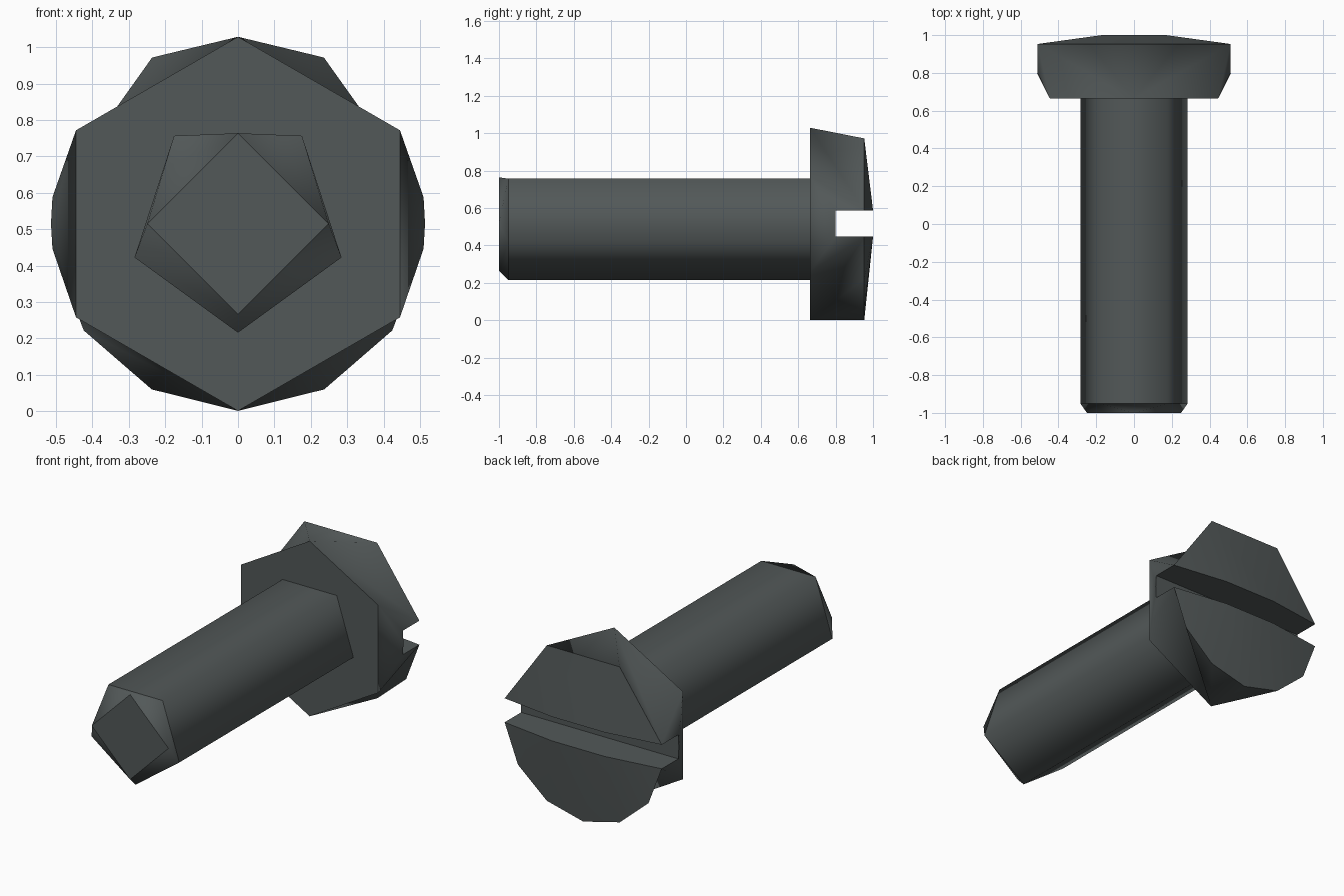
import bpy, bmesh
from math import sin, cos, atan2, pi, radians

if "Cube" in bpy.data.objects:
    bpy.data.objects.remove(bpy.data.objects["Cube"])

C = 0.515            # height of the screw axis

steel = bpy.data.materials.new("dark_steel")
steel.diffuse_color = (0.085, 0.098, 0.098, 1)
steel.use_nodes = True
steel.node_tree.nodes["Principled BSDF"].inputs["Base Color"].default_value = steel.diffuse_color


def ring(n, r, y, start=0.0):
    """Polygon around the axis, angles measured clockwise from up."""
    a = [radians(start) + 2 * pi * i / n for i in range(n)]
    return [(r * sin(t), y, C + r * cos(t)) for t in a]


def mirror(pts):
    return [(-x, y, z) for x, y, z in reversed(pts)]


class Part:
    """Collects faces in smooth groups; edges between groups become sharp."""

    def __init__(self):
        self.bm = bmesh.new()
        self.cache = {}
        self.group = {}

    def vert(self, p):
        k = tuple(round(c, 5) + 0.0 for c in p)
        if k not in self.cache:
            self.cache[k] = self.bm.verts.new(k)
        return self.cache[k]

    def face(self, pts, group):
        f = self.bm.faces.new([self.vert(p) for p in pts])
        f.smooth = True
        self.group[f] = group

    def stitch(self, a, b, ka, kb, group):
        """Triangle strip between two chains ordered by their keys."""
        i = j = 0
        while i < len(a) - 1 or j < len(b) - 1:
            ma = ka[i] + ka[i + 1] if i < len(a) - 1 else 1e9
            mb = kb[j] + kb[j + 1] if j < len(b) - 1 else 1e9
            if ma <= mb:
                self.face((a[i], b[j], a[i + 1]), group)
                i += 1
            else:
                self.face((a[i], b[j], b[j + 1]), group)
                j += 1

    def loft(self, a, b, group):
        """Close both rings and stitch them by angle."""
        def keys(r):
            k = [atan2(p[0], p[2] - C) % (2 * pi) for p in r]
            return k + [k[0] + 2 * pi]
        self.stitch(a + a[:1], b + b[:1], keys(a), keys(b), group)

    def finish(self, name):
        bmesh.ops.recalc_face_normals(self.bm, faces=self.bm.faces[:])
        for e in self.bm.edges:
            e.smooth = len({self.group[f] for f in e.link_faces}) == 1
        me = bpy.data.meshes.new(name)
        self.bm.to_mesh(me)
        self.bm.free()
        me.materials.append(steel)
        ob = bpy.data.objects.new(name, me)
        bpy.context.collection.objects.link(ob)


# Shaft: five-sided, with a four-sided chamfered tip
shaft = Part()
tip = ring(4, 0.249, -1.0)
low, high = ring(5, 0.299, -0.95, 36), ring(5, 0.299, 0.664, 36)
shaft.face(tip, "tip")
shaft.loft(tip, low, "chamfer")
for i in range(5):
    k = (i + 1) % 5
    shaft.face((low[i], low[k], high[k], high[i]), "side")
shaft.face(high, "end")
shaft.finish("shaft")

# Head: hexagonal underside, faceted rim, shallow dome split by a slot
head = Part()
W, RIM, FLOOR, TOP = 0.51, 0.953, 0.8, 1.0
Z1, Z0 = 0.588, 0.447                     # slot walls
under = ring(6, 0.514, 0.664)
upper = [(0.236, RIM, 0.972), (W, RIM, Z1)]
slot_end = [(W, FLOOR, Z1), (0.514, FLOOR, C), (W, FLOOR, Z0)]
lower = [(W, RIM, Z0), (0.424, RIM, 0.222), (0.237, RIM, 0.06)]
bottom = [(0, RIM, 0.001)]
head.face(under, "under")

# Head sides: each hexagon corner fans out to a span of the rim
rim = upper + slot_end + lower + bottom
spans = ((0, 1), (1, 3), (3, 5), (5, 8))
head.face((under[0], rim[0], mirror(rim[:1])[0]), "side")
for flip in (lambda p: p, mirror):
    for n, (first, last) in enumerate(spans):
        for k in range(first, last):
            head.face(flip([under[n], rim[k], rim[k + 1]]), "side")
        if n < 3:
            head.face(flip([under[n], rim[last], under[n + 1]]), "side")

# Dome halves and slot walls
for chain, z, n in ((mirror(upper) + upper, Z1, "upper"),
                    (mirror(lower[::-1]) + bottom + lower[::-1], Z0, "lower")):
    crest = [(-0.17, TOP, z), (0.17, TOP, z)]
    head.stitch(chain, crest, [p[0] for p in chain], [p[0] for p in crest], n + "_dome")
    head.face([(-W, FLOOR, z), (-W, RIM, z)] + crest + [(W, RIM, z), (W, FLOOR, z)], n + "_wall")

# Slot floor
head.face(slot_end + mirror(slot_end), "floor")
head.finish("slotted_head")
